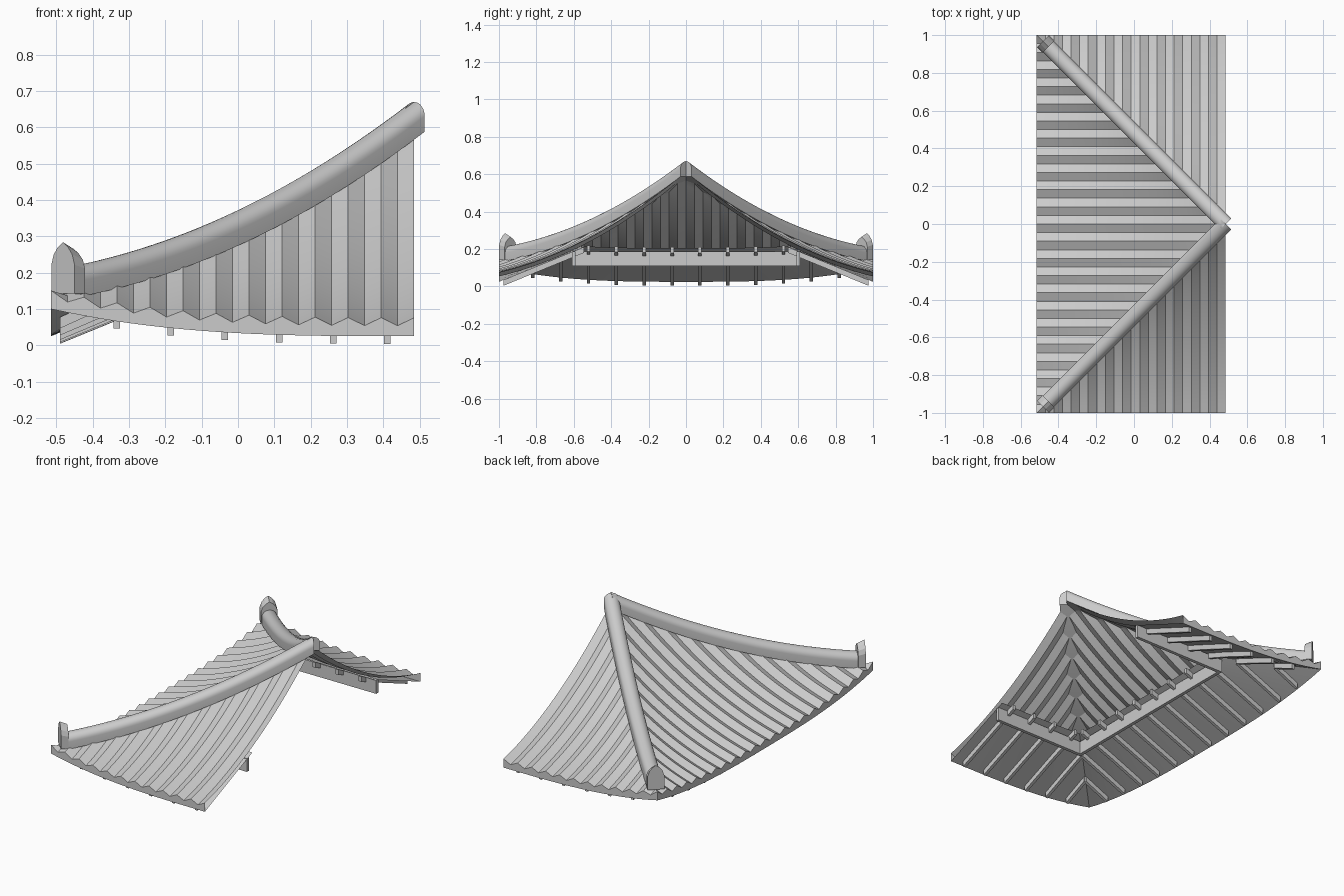
import bpy, bmesh, math

if "Cube" in bpy.data.objects:
    bpy.data.objects.remove(bpy.data.objects["Cube"])

CX = 0.485            # x of the apex and of the open cut side
N = 22                # half corrugation waves per slope
H = math.sqrt(0.5)


def finish(name, bm, angle=None):
    bmesh.ops.remove_doubles(bm, verts=bm.verts, dist=1e-5)
    bmesh.ops.recalc_face_normals(bm, faces=bm.faces)
    me = bpy.data.meshes.new(name)
    bm.to_mesh(me)
    bm.free()
    ob = bpy.data.objects.new(name, me)
    bpy.context.collection.objects.link(ob)
    if angle:
        bpy.context.view_layer.objects.active = ob
        ob.select_set(True)
        bpy.ops.object.shade_smooth_by_angle(angle=math.radians(angle))
        ob.select_set(False)
    return ob


def loft(bm, rows, closed=False, caps=False):
    vs = [[bm.verts.new(p) for p in r] for r in rows]
    n = len(rows[0])
    for a, b in zip(vs, vs[1:]):
        for i in range(n if closed else n - 1):
            j = (i + 1) % n
            bm.faces.new((a[i], a[j], b[j], b[i]))
    if caps:
        bm.faces.new(vs[0])
        bm.faces.new(vs[-1])


def lift(d, s):       # upturned corner
    return 0.075 * d * (s / d) ** 3 if d > 0 else 0


def slope_z(d, s):    # sagging roof surface without waves
    return 0.603 - 0.841 * d + 0.303 * d * d + lift(d, s)


def soffit_z(d, s):
    k = (d - 0.56) / 0.44
    return 0.205 - 0.18 * k + 0.075 * (s / d) ** 3 * (0.15 + 0.85 * k)


def place(side, d, s, z):   # d: distance from apex, s: distance along the eave
    return {'front': (CX - s, -d, z), 'back': (CX - s, d, z),
            'left': (CX - d, s, z)}[side]


# Corrugated tile surface: height field with cells split along the hips
bm = bmesh.new()
grid = {}
for i in range(N + 1):
    for j in range(-N, N + 1):
        a, b = i / N, abs(j) / N
        d, s = max(a, b), min(a, b)
        wave = 0.011 * (1 if min(i, abs(j)) % 2 == 0 else -1)
        if d == 0:
            wave = 0
        grid[i, j] = bm.verts.new((CX - a, j / N, slope_z(d, s) + wave))
for i in range(N):
    for j in range(-N, N):
        q = [grid[i, j], grid[i + 1, j], grid[i + 1, j + 1], grid[i, j + 1]]
        if i == j:
            bm.faces.new((q[0], q[1], q[2]))
            bm.faces.new((q[0], q[2], q[3]))
        elif i == -j - 1:
            bm.faces.new((q[0], q[1], q[3]))
            bm.faces.new((q[1], q[2], q[3]))
        else:
            bm.faces.new(q)
finish("roof_tiles", bm, 35)

# Eave fascia and soffit, running round the three sides
path = ([('front', k) for k in range(N + 1)] +
        [('left', k) for k in range(-N + 1, N)] +
        [('back', k) for k in range(N, -1, -1)])
top, low, inner = [], [], []
for side, k in path:
    s = abs(k) / N
    wave = 0.011 if k % 2 == 0 else -0.011
    top.append(place(side, 1, k / N, slope_z(1, s) + wave))
    low.append(place(side, 1, k / N, soffit_z(1, s)))
    inner.append(place(side, 0.56, 0.56 * k / N, soffit_z(0.56, 0.56 * s)))
bm = bmesh.new()
loft(bm, [top, low])
finish("eave_fascia", bm)
bm = bmesh.new()
loft(bm, [low, inner])
finish("soffit", bm, 30)

# Rafters under the soffit
bm = bmesh.new()
for side in ('front', 'left', 'back'):
    for sign in ((1, -1) if side == 'left' else (1,)):
        for k in range(6):
            s = 0.074 + 0.149 * k
            rows = []
            d0 = max(0.545, s)
            for t in (0, 0.5, 1):
                d = d0 + (0.975 - d0) * t
                z = soffit_z(d, s)
                rows.append([place(side, d, sign * (s + w), z + h) for w, h in
                             ((-0.009, 0), (0.009, 0), (0.009, -0.031), (-0.009, -0.031))])
            loft(bm, rows, closed=True, caps=True)
finish("rafters", bm)

# Wall plate under the rafters, U-shaped in plan
bm = bmesh.new()
rows = []
for ux, uy in ((0, -1), (1, -1), (1, 1), (0, 1)):
    rows.append([(CX - ux * d, uy * d, z) for d, z in
                 ((0.61, 0.11), (0.61, 0.188), (0.59, 0.188), (0.59, 0.11))])
loft(bm, rows, closed=True, caps=True)
finish("wall_plate", bm)

# Hip ridges and their upright end ornaments
arch = [(-0.041, -0.015)]
for k in range(13):
    a = math.pi * (1 - k / 12)
    arch.append((0.041 * math.cos(a), 0.028 + 0.039 * math.sin(a)))
arch.append((0.041, -0.015))
crest = [(-0.045, 0.142), (-0.045, 0.222), (-0.036, 0.25), (-0.02, 0.27), (0, 0.284),
         (0.02, 0.27), (0.036, 0.25), (0.045, 0.222), (0.045, 0.142)]
for sg, nm in ((-1, "front"), (1, "back")):
    def hip(d, w, z):
        return (CX - d + w * H, sg * (d + w * H), z)
    bm = bmesh.new()
    loft(bm, [[hip(d, w, slope_z(d, d) + h) for w, h in arch]
              for d in [0.945 * k / 24 for k in range(25)]], closed=True, caps=True)
    finish("hip_ridge_" + nm, bm, 35)
    bm = bmesh.new()
    loft(bm, [[hip(d, w, 0.142 + (z - 0.142) * f) for w, z in crest]
              for d, f in ((0.967, 1), (0.938, 0.87))], closed=True, caps=True)
    finish("ridge_end_" + nm, bm)
